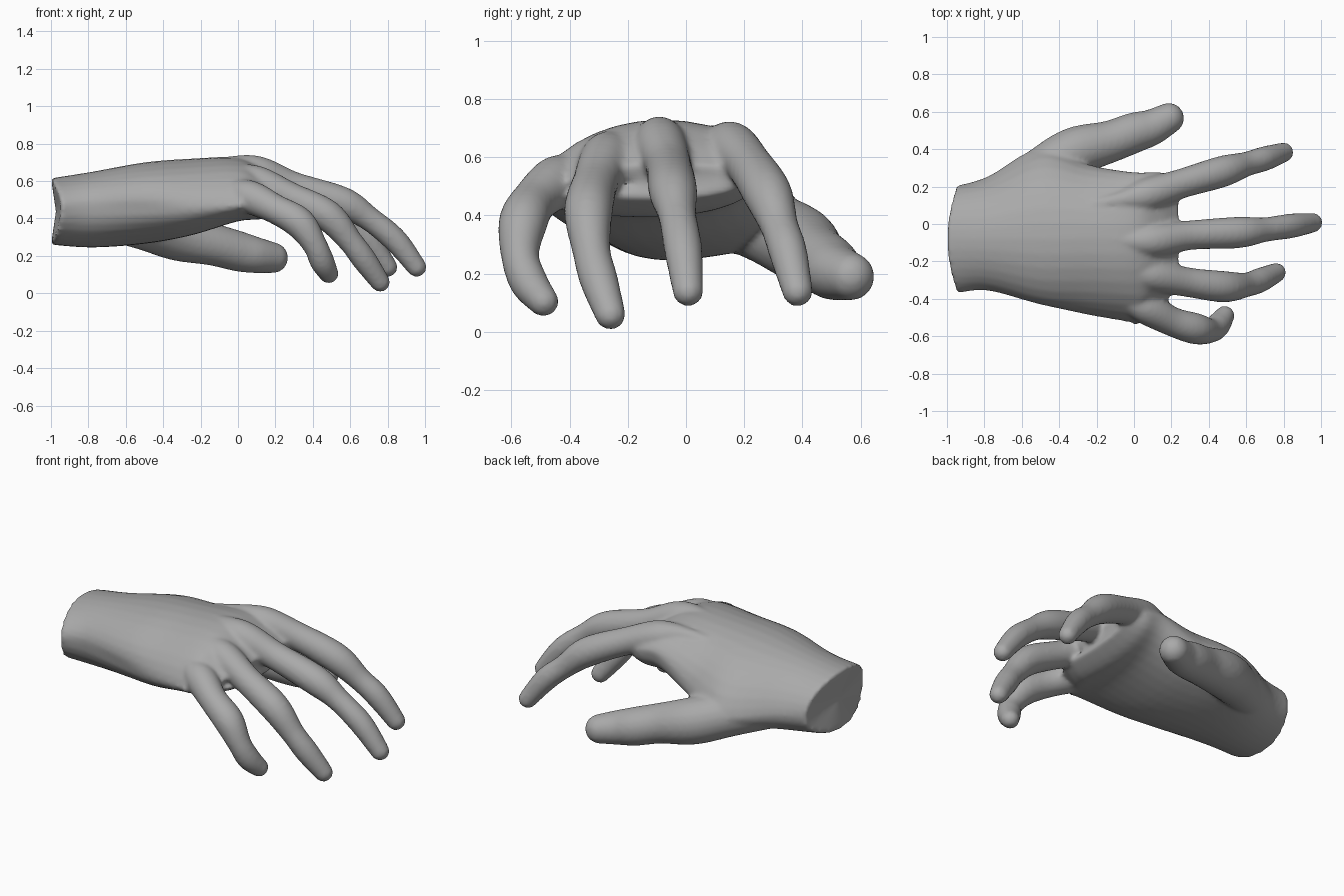
import bpy, bmesh, math
from mathutils import Vector

if "Cube" in bpy.data.objects:
    bpy.data.objects.remove(bpy.data.objects["Cube"])

skin = bpy.data.materials.new("plain grey")
skin.diffuse_color = (0.4, 0.4, 0.4, 1)
skin.use_nodes = True
skin.node_tree.nodes["Principled BSDF"].inputs["Base Color"].default_value = skin.diffuse_color


def blend(a, b, c, d, t):
    """Smooth curve through b and c."""
    return 0.5 * (2 * b + (c - a) * t + (2 * a - 5 * b + 4 * c - d) * t * t
                  + (3 * b - a - 3 * c + d) * t ** 3)


def smooth_path(pts, steps):
    last, out = len(pts) - 1, []
    for i in range(last):
        q = [pts[min(max(i + k, 0), last)] for k in (-1, 0, 1, 2)]
        out += [blend(*q, s / steps) for s in range(steps)]
    return out + [pts[-1]]


def loft(bm, rings):
    """Skin a row of rings and close both ends."""
    loops = [[bm.verts.new(p) for p in ring] for ring in rings]
    for a, b in zip(loops, loops[1:]):
        for i in range(len(a)):
            j = (i + 1) % len(a)
            bm.faces.new((a[i], a[j], b[j], b[i]))
    for loop in (loops[0], loops[-1]):
        mid = bm.verts.new(sum((v.co for v in loop), Vector()) / len(loop))
        for i in range(len(loop)):
            bm.faces.new((loop[i], loop[(i + 1) % len(loop)], mid))


def digit(bm, pts, radii, sides=20):
    """Round-tipped tube through the joints."""
    path = smooth_path([Vector((*p, r)) for p, r in zip(pts, radii)], 6)
    centres = [(Vector(p[:3]), p[3]) for p in path]
    end, r = centres[-1]
    d = (end - centres[-3][0]).normalized()
    for k in range(1, 6):
        a = k * math.pi / 11
        centres.append((end + d * r * math.sin(a), r * math.cos(a)))
    rings, last = [], len(centres) - 1
    for i, (c, r) in enumerate(centres):
        d = (centres[min(i + 1, last)][0] - centres[max(i - 1, 0)][0]).normalized()
        side = d.cross(Vector((0, 0, 1))).normalized()
        up = side.cross(d)
        rings.append([c + r * (side * math.cos(t) + up * math.sin(t))
                      for t in (2 * math.pi * k / sides for k in range(sides))])
    loft(bm, rings)


def finger(bm, pts):
    """Finger whose tendon runs back under the skin from the knuckle."""
    x, y, z = pts[0]
    tendon = [(-.40, .6 * y - .02, z - .01), (-.10, .85 * y - .01, z + .03)]
    digit(bm, tendon + pts, (.03, .045, .088, .079, .084, .066, .066, .053))


def palm_ring(x, y_outer, z_outer, y_thumb, z_thumb, z_top, z_bottom, sides=32):
    """Rounded outline: peaked on the back of the hand, flatter underneath."""
    mid, half, ring = (y_outer + y_thumb) / 2, (y_thumb - y_outer) / 2, []
    for k in range(sides):
        t = 2 * math.pi * k / sides
        c, s = math.cos(t), math.sin(t)
        y = mid + half * c + max(s, 0) * (-.08 - mid)
        z = z_outer + (z_thumb - z_outer) * (c + 1) / 2
        z += (z_top - z) * s ** 1.1 if s > 0 else (z_bottom - z) * (-s) ** .92
        bow = .05 * ((y + .08) / .28) ** 2 if x < -.9 else 0
        web = max(0, -.32 - y) * .6 if x > .1 else 0
        ring.append(Vector((x + bow - web, y, z)))
    return ring


bm = bmesh.new()

# Wrist and palm
stations = [
    palm_ring(-1.00, -.37, .47, .205, .42, .615, .26),
    palm_ring(-.78, -.355, .46, .255, .41, .65, .245),
    palm_ring(-.50, -.425, .46, .41, .38, .70, .265),
    palm_ring(-.25, -.485, .46, .32, .43, .72, .31),
    palm_ring(.00, -.53, .47, .275, .56, .725, .385),
    palm_ring(.14, -.54, .47, .275, .56, .66, .40),
    palm_ring(.24, -.47, .47, .235, .55, .575, .46),
]
columns = [smooth_path(list(col), 5) for col in zip(*stations)]
loft(bm, [list(ring) for ring in zip(*columns)])

# Index, middle, ring and little fingers, knuckle to tip
finger(bm, [(.06, .155, .635), (.25, .215, .575), (.47, .28, .475),
            (.60, .32, .365), (.70, .35, .275), (.80, .383, .14)])
finger(bm, [(.09, -.09, .65), (.30, -.06, .57), (.56, -.045, .485),
            (.70, -.03, .40), (.84, -.01, .285), (.955, .007, .14)])
finger(bm, [(.08, -.27, .60), (.28, -.31, .515), (.48, -.335, .415),
            (.60, -.325, .28), (.675, -.30, .18), (.76, -.26, .06)])
finger(bm, [(.05, -.44, .52), (.20, -.52, .45), (.33, -.56, .375),
            (.41, -.57, .26), (.45, -.54, .17), (.485, -.49, .105)])

# Thumb with its fleshy base
digit(bm, [(-.72, .14, .39), (-.50, .28, .355), (-.32, .385, .305), (-.13, .44, .26),
           (.00, .488, .225), (.09, .515, .205), (.185, .565, .19)],
      (.10, .125, .132, .113, .108, .098, .083))

bmesh.ops.recalc_face_normals(bm, faces=bm.faces)
mesh = bpy.data.meshes.new("hand")
bm.to_mesh(mesh)
bm.free()
hand = bpy.data.objects.new("hand", mesh)
bpy.context.collection.objects.link(hand)
mesh.materials.append(skin)

# Fuse the parts into one soft skin
fuse = hand.modifiers.new("fuse", 'REMESH')
fuse.mode = 'VOXEL'
fuse.voxel_size = .013
soften = hand.modifiers.new("soften", 'SMOOTH')
soften.factor = .5
soften.iterations = 6
bpy.context.view_layer.objects.active = hand
hand.select_set(True)
for name in ("fuse", "soften"):
    bpy.ops.object.modifier_apply(modifier=name)
bpy.ops.object.shade_smooth_by_angle(angle=math.radians(50))
